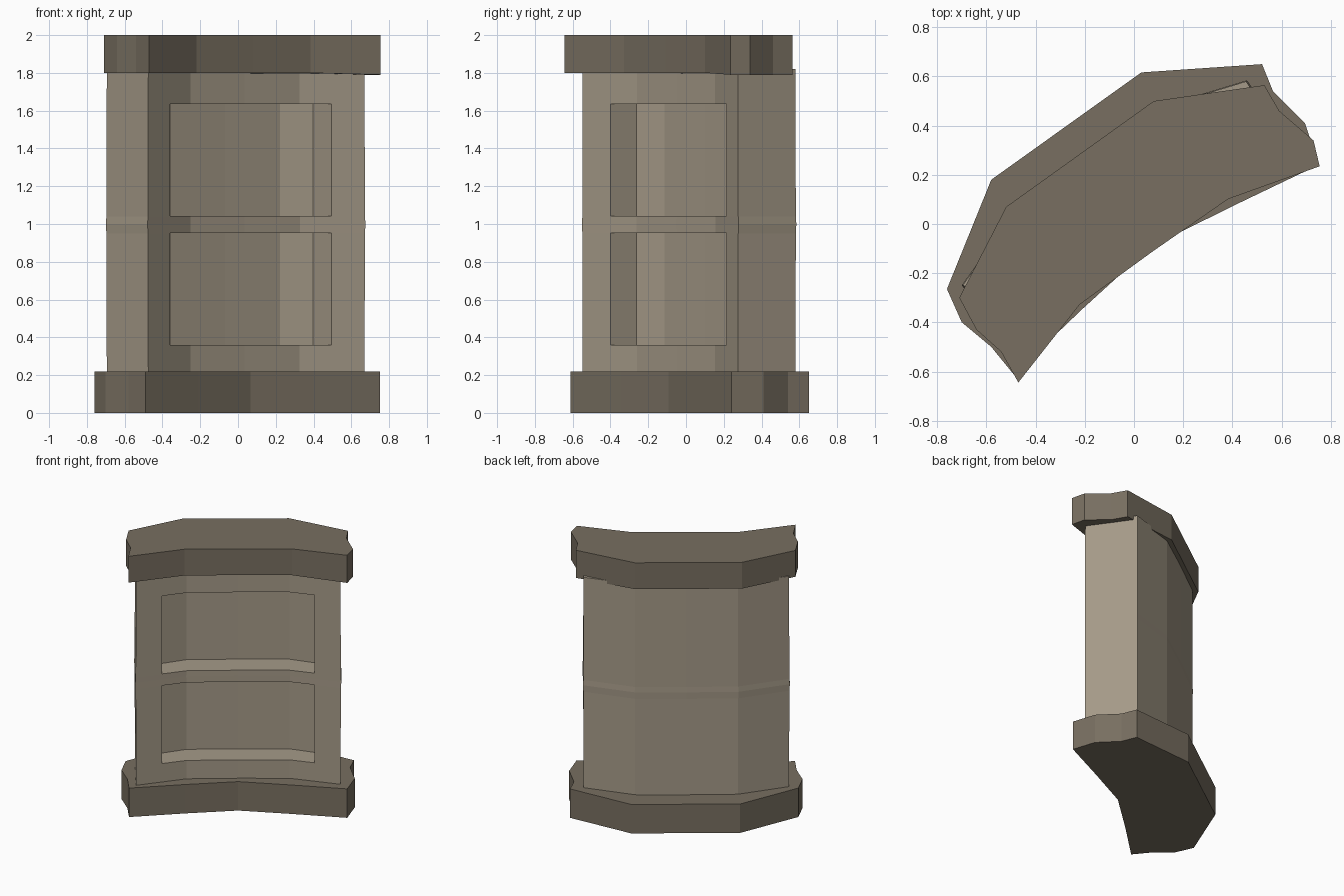
import bpy, bmesh
from math import radians
from mathutils import Matrix

cube = bpy.data.objects.get("Cube")
if cube:
    bpy.data.objects.remove(cube)

# The wall is drawn along its chord, then turned to its final heading
TURN = Matrix.Rotation(radians(35.7), 4, 'Z')


def material(name, rgb):
    mat = bpy.data.materials.new(name)
    mat.use_nodes = True
    colour = (*rgb, 1)
    mat.diffuse_color = colour
    mat.node_tree.nodes["Principled BSDF"].inputs["Base Color"].default_value = colour
    return mat


def prism(name, outline, levels, mat):
    """Stack an outline through (height, growth) levels and cap both ends."""
    bm = bmesh.new()
    rings = [[bm.verts.new((x * g, y * g, z)) for x, y in outline] for z, g in levels]
    n = len(outline)
    for low, high in zip(rings, rings[1:]):
        for i in range(n):
            j = (i + 1) % n
            bm.faces.new((low[i], low[j], high[j], high[i]))
    bm.faces.new(rings[0][::-1])
    bm.faces.new(rings[-1])
    bmesh.ops.recalc_face_normals(bm, faces=bm.faces)
    bm.transform(TURN)
    mesh = bpy.data.meshes.new(name)
    bm.to_mesh(mesh)
    bm.free()
    mesh.materials.append(mat)
    obj = bpy.data.objects.new(name, mesh)
    bpy.context.collection.objects.link(obj)
    return obj


def mirrored(half):
    """Complete a right-hand half outline by mirroring it."""
    return half + [(-x, y) for x, y in reversed(half) if x]


stone = material("light stone", (0.376, 0.323, 0.246))
trim = material("dark stone", (0.188, 0.159, 0.119))

# Curved wall body, a touch thicker around the middle band
body = mirrored([(0, -0.06), (0.355, -0.065), (0.705, -0.167),
                 (0.708, 0.205), (0.355, 0.325), (0, 0.33)])
wall = prism("wall_body", body,
             [(0.2, 1), (0.95, 1.003), (1.0, 1.008), (1.04, 1.003), (1.82, 1)], stone)

# Two recessed panels cut into the hollow side
recess = mirrored([(0, -0.4), (0.527, -0.4), (0.527, 0.055), (0.355, 0.115), (0, 0.12)])
for label, bottom, top in (("lower", 0.36, 0.953), ("upper", 1.042, 1.635)):
    cutter = prism(label + "_recess_cutter", recess, [(bottom, 1), (top, 1)], stone)
    cutter.hide_render = True
    cutter.hide_viewport = True
    cut = wall.modifiers.new(label + "_recess", 'BOOLEAN')
    cut.operation = 'DIFFERENCE'
    cut.solver = 'EXACT'
    cut.object = cutter

# Base slab with roughly hewn ends
prism("base_slab",
      [(0, -0.115), (0.368, -0.175), (0.75, -0.243), (0.804, -0.073), (0.774, 0.108),
       (0.802, 0.224), (0.384, 0.483), (-0.366, 0.485), (-0.772, 0.229),
       (-0.802, 0.084), (-0.763, -0.067), (-0.754, -0.212), (-0.37, -0.158)],
      [(0, 1), (0.22, 1)], trim)

# Top slab, its right end hanging slightly lower
cap = prism("top_slab",
            [(0, -0.135), (0.37, -0.141), (0.75, -0.25), (0.791, -0.15), (0.748, 0.029),
             (0.76, 0.149), (0.357, 0.359), (-0.381, 0.36), (-0.752, 0.171),
             (-0.771, 0.025), (-0.742, -0.107), (-0.758, -0.249), (-0.37, -0.137)],
            [(1.8, 1), (2, 1)], trim)
for v in cap.data.vertices:
    if v.co.z < 1.9 and v.co.x > 0.5 and v.co.y > 0.2:
        v.co.z -= 0.01
